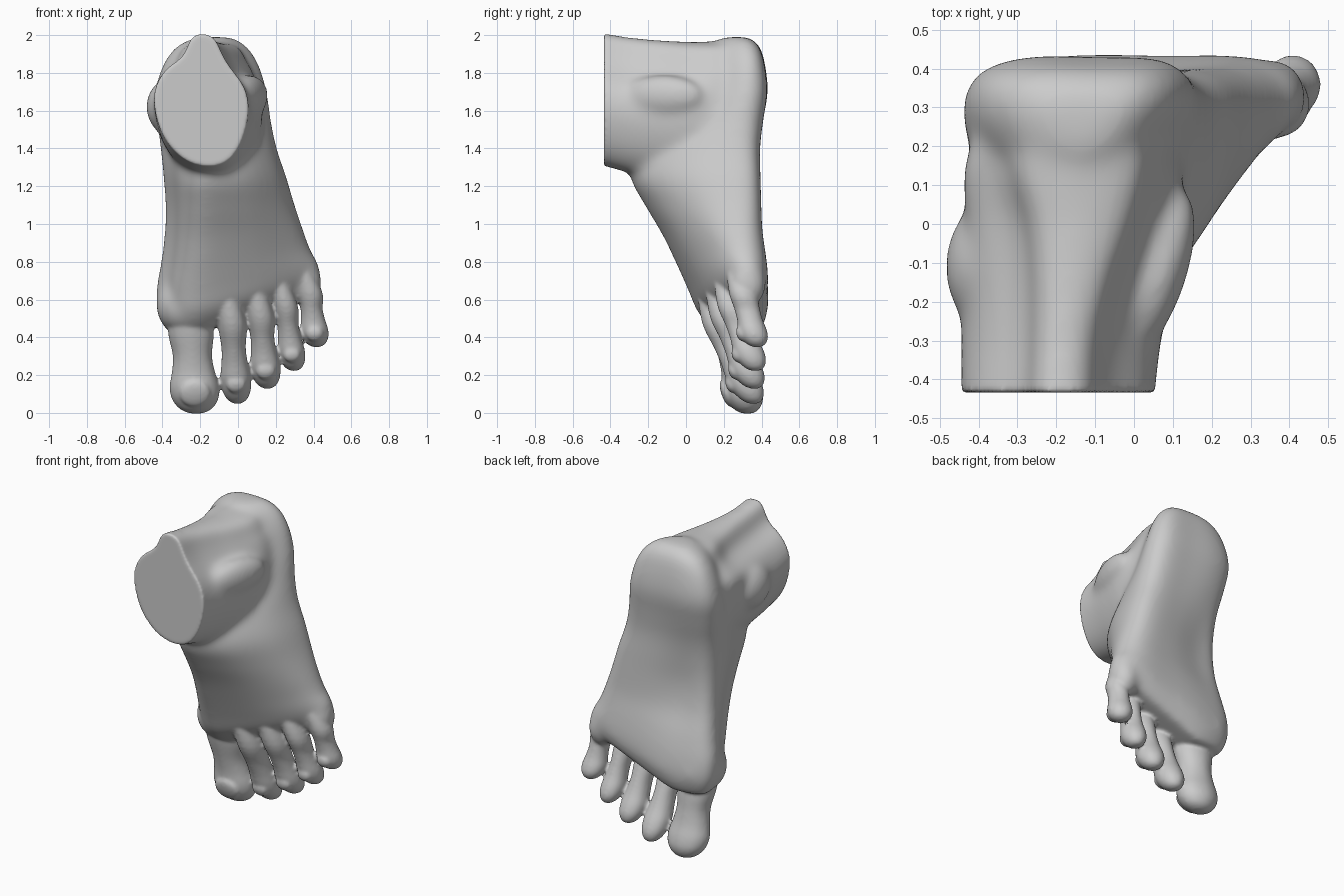
import bpy, bmesh, math
from mathutils import Vector, Matrix

if "Cube" in bpy.data.objects:
    bpy.data.objects.remove(bpy.data.objects["Cube"])

parts = []


def mix(a, b, t):
    return a + (b - a) * t


def dense(pts, closed, k=4):
    """Catmull-Rom resampling of a list of vectors."""
    n, out = len(pts), []
    for i in range(n if closed else n - 1):
        idx = [i - 1, i, i + 1, i + 2]
        idx = [j % n if closed else min(max(j, 0), n - 1) for j in idx]
        a, b, c, d = (pts[j] for j in idx)
        for s in range(k):
            t = s / k
            out.append(0.5 * (2 * b + (c - a) * t + (2 * a - 5 * b + 4 * c - d) * t * t
                              + (3 * b - a - 3 * c + d) * t ** 3))
    if not closed:
        out.append(pts[-1])
    return out


def finish(bm, name):
    bmesh.ops.recalc_face_normals(bm, faces=bm.faces)
    me = bpy.data.meshes.new(name)
    bm.to_mesh(me)
    bm.free()
    ob = bpy.data.objects.new(name, me)
    bpy.context.collection.objects.link(ob)
    parts.append(ob)


def loft(name, rings):
    rings = [dense([Vector(p) for p in r], True) for r in rings]
    columns = [dense(list(c), False) for c in zip(*rings)]
    bm = bmesh.new()
    cols = [[bm.verts.new(p) for p in c] for c in columns]
    for i, a in enumerate(cols):
        b = cols[(i + 1) % len(cols)]
        for j in range(len(a) - 1):
            bm.faces.new((a[j], a[j + 1], b[j + 1], b[j]))
    bm.faces.new([c[0] for c in cols])
    bm.faces.new([c[-1] for c in cols])
    finish(bm, name)


def blob(name, loc, size, rot=(0, 0, 0)):
    bm = bmesh.new()
    m = Matrix.Translation(loc)
    for ang, ax in zip(rot, 'XYZ'):
        m = m @ Matrix.Rotation(math.radians(ang), 4, ax)
    bmesh.ops.create_uvsphere(bm, u_segments=32, v_segments=16, radius=1,
                              matrix=m @ Matrix.Diagonal((*size, 1)))
    finish(bm, name)


def fuse(name, voxel, iterations):
    """Join every part so far into one relaxed skin."""
    bpy.ops.object.select_all(action='DESELECT')
    for ob in parts:
        ob.select_set(True)
    skin = parts[0]
    bpy.context.view_layer.objects.active = skin
    bpy.ops.object.join()
    skin.name = name
    rm = skin.modifiers.new("fuse", 'REMESH')
    rm.mode = 'VOXEL'
    rm.voxel_size = voxel
    sm = skin.modifiers.new("relax", 'SMOOTH')
    sm.factor = .5
    sm.iterations = iterations
    for m in ("fuse", "relax"):
        bpy.ops.object.modifier_apply(modifier=m)
    parts[:] = [skin]
    return skin


# Foot body: sections from heel to toe webs, tilted to follow the toe line
def foot_ring(z, xl, xr, yd, ys, rx, arch, slope):
    w, h = xr - xl, ys - yd
    p = [(rx, yd), (mix(rx, xl, .55), yd + .13 * h), (xl + .07 * w, yd + .40 * h),
         (xl, yd + .68 * h), (xl + .06 * w, ys - .10 * h - arch * .5),
         (xl + .27 * w, ys - arch), (xl + .58 * w, ys - arch * .3),
         (xr - .12 * w, ys - .01), (xr, ys - .22 * min(h, .45)),
         (xr - .07 * w, yd + .5 * h), (mix(rx, xr, .5), yd + .15 * h)]
    return [(x, y, z + slope * (max(x, -.17) + .13)) for x, y in p]


loft("foot_body", [foot_ring(*s) for s in [
    (1.99, -.22, -.03, .20, .33, -.13, 0, 0),
    (1.945, -.32, .045, .12, .385, -.14, 0, 0),
    (1.85, -.395, .11, .07, .415, -.14, 0, 0),
    (1.70, -.44, .155, .0, .43, -.14, 0, 0),
    (1.55, -.43, .175, -.10, .41, -.15, .01, 0),
    (1.40, -.41, .205, -.24, .395, -.16, .03, 0),
    (1.25, -.395, .255, -.295, .40, -.165, .055, 0),
    (1.10, -.385, .30, -.22, .405, -.165, .07, 0),
    (.95, -.39, .345, -.13, .41, -.17, .06, .04),
    (.80, -.41, .385, -.055, .425, -.18, .03, .12),
    (.66, -.435, .43, .01, .435, -.19, .01, .22),
    (.54, -.425, .43, .065, .43, -.20, 0, .32),
    (.44, -.38, .39, .16, .39, -.21, 0, .40)]])

# Leg stump: ankle outline swept along y, its tendon widening into the heel
outline = [(-.19, 2.01), (-.25, 1.985), (-.29, 1.89), (-.39, 1.81), (-.445, 1.69), (-.425, 1.54),
           (-.365, 1.42), (-.27, 1.335), (-.16, 1.305), (-.06, 1.33), (.015, 1.43),
           (.055, 1.59), (.035, 1.72), (-.05, 1.84), (-.09, 1.91), (-.125, 1.985)]


def leg_ring(y, xl, xr, zb, zt, flare):
    ring = []
    for x, z in outline:
        x = -.19 + (x + .19) * (1 + flare * max(0, z - 1.7) / .3)
        ring.append((max(xl, mix(xl, xr, (x + .445) / .5)), y, mix(zb, zt, (z - 1.305) / .705)))
    return ring


loft("leg", [leg_ring(*s) for s in [
    (-.55, -.445, .05, 1.33, 2.03, 0), (-.43, -.445, .055, 1.305, 2.012, 0),
    (-.30, -.445, .07, 1.27, 1.99, 0), (-.15, -.44, .10, 1.24, 1.975, .2),
    (0, -.43, .125, 1.23, 1.965, .6),
    (.15, -.43, .12, 1.25, 1.965, 1.1), (.27, -.38, .09, 1.35, 1.955, 1)]])

# Ankle bones
blob("inner_ankle", (-.385, -.11, 1.62), (.102, .16, .14))
blob("outer_ankle", (.065, -.12, 1.68), (.075, .22, .11), (0, 0, -17))

# Ball of the foot and little toe joint
blob("big_toe_ball", (-.285, .255, .57), (.15, .17, .16))
blob("little_toe_ball", (.36, .325, .68), (.085, .10, .13))

# Blend the body softly, then trim the stump flat
body = fuse("foot", .015, 35)
bm = bmesh.new()
bm.from_mesh(body.data)
bmesh.ops.bisect_plane(bm, geom=bm.verts[:] + bm.edges[:] + bm.faces[:],
                       plane_co=(0, -.434, 0), plane_no=(0, -1, 0), clear_outer=True)
bmesh.ops.holes_fill(bm, edges=[e for e in bm.edges if e.is_boundary], sides=0)
bm.to_mesh(body.data)
bm.free()


# Toes: knuckle, neck and bulbous pad along an arched path, plus a nail
def toe(name, base, knuckle, tip, w, d):
    b, k, t = Vector(base), Vector(knuckle), Vector(tip)
    stations = [(b, .5, .5), (mix(b, k, .5), .75, .8), (k, .98, 1), (mix(k, t, .3), .84, .92),
                (mix(k, t, .5), .92, .92), (mix(k, t, .68), 1.06, 1.02),
                (mix(k, t, .82), 1, .98), (mix(k, t, .93), .74, .72),
                (mix(k, t, .985), .4, .4), (t, .1, .1)]
    loft(name, [[(c.x + w * rx * math.cos(a), c.y + d * ry * math.sin(a), c.z)
                 for a in (i * math.pi / 4 for i in range(8))] for c, rx, ry in stations])
    n = mix(k, t, .76)
    blob(name + "_nail", (n.x, n.y - d * .88, n.z), (w * .66, .026, w * .6), (20, 0, 0))


toe("big_toe", (-.26, .14, .76), (-.25, .235, .44), (-.222, .325, -.004), .124, .102)
toe("second_toe", (-.10, .08, .82), (-.032, .175, .47), (-.003, .358, .048), .077, .088)
toe("third_toe", (.04, .12, .86), (.118, .21, .51), (.156, .362, .128), .075, .084)
toe("fourth_toe", (.15, .17, .90), (.25, .245, .57), (.297, .368, .222), .068, .080)
toe("little_toe", (.26, .24, .94), (.378, .30, .64), (.416, .376, .348), .070, .074)

# Final skin with crisp toes
fuse("foot", .010, 6)
bpy.ops.object.shade_smooth()
